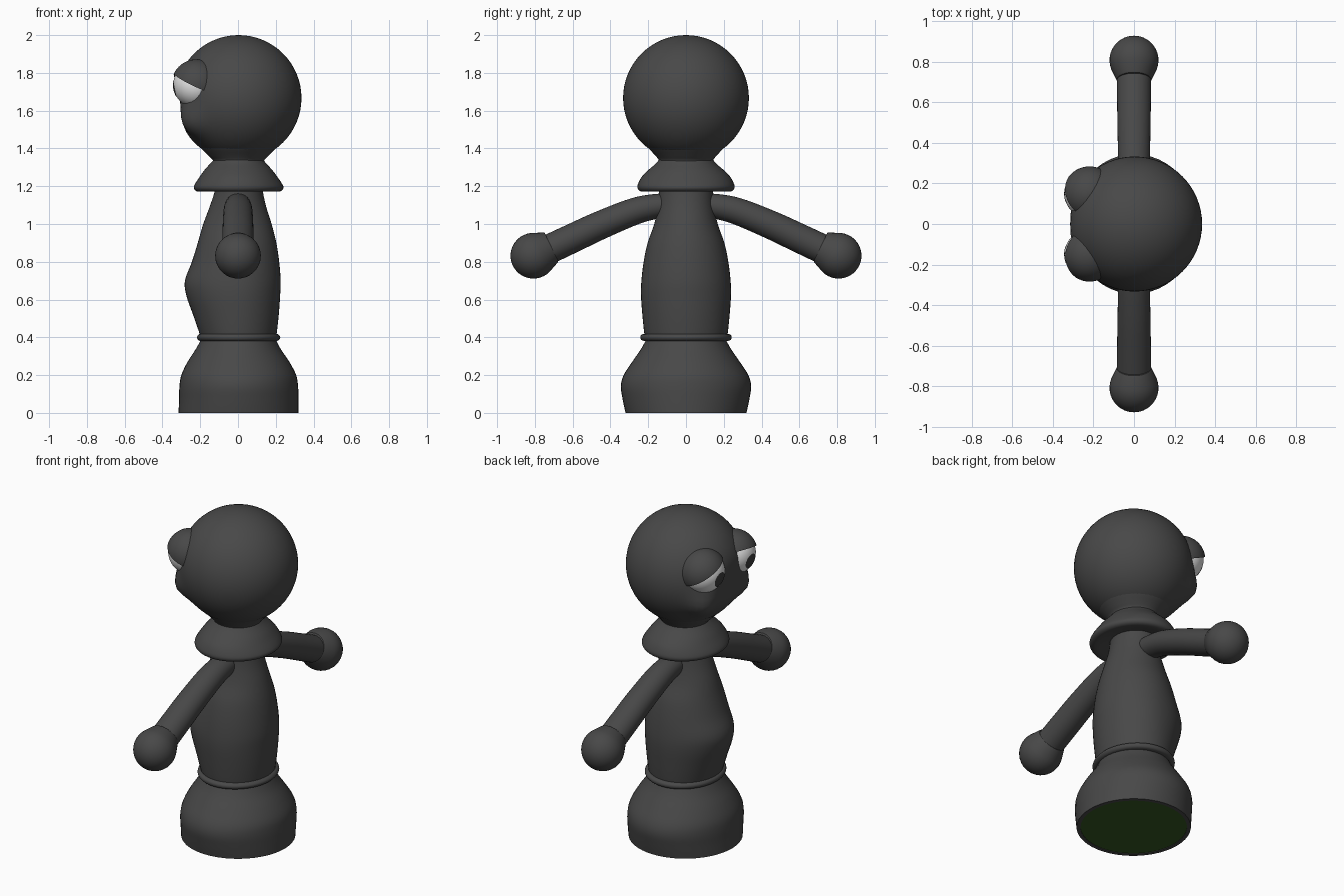
import bpy, bmesh, math
from mathutils import Vector

if "Cube" in bpy.data.objects:
    bpy.data.objects.remove(bpy.data.objects["Cube"])


def material(name, rgb):
    m = bpy.data.materials.new(name)
    m.diffuse_color = (*rgb, 1)
    m.use_nodes = True
    m.node_tree.nodes["Principled BSDF"].inputs["Base Color"].default_value = m.diffuse_color
    return m


GREY = material("charcoal", (0.065, 0.065, 0.065))
WHITE = material("eye white", (0.83, 0.83, 0.83))
DARK = material("pupil dark grey", (0.045, 0.045, 0.045))
GREEN = material("felt green", (0.035, 0.095, 0.017))


def finish(name, bm, mat, angle=40):
    bmesh.ops.recalc_face_normals(bm, faces=bm.faces)
    me = bpy.data.meshes.new(name)
    bm.to_mesh(me)
    bm.free()
    me.materials.append(mat)
    ob = bpy.data.objects.new(name, me)
    bpy.context.collection.objects.link(ob)
    bpy.ops.object.select_all(action='DESELECT')
    ob.select_set(True)
    bpy.context.view_layer.objects.active = ob
    bpy.ops.object.shade_smooth_by_angle(angle=math.radians(angle))
    return ob


def smooth_rows(rows, steps):
    """Catmull-Rom interpolation of tuples."""
    out = []
    for i in range(len(rows) - 1):
        p = [rows[max(i - 1, 0)], rows[i], rows[i + 1], rows[min(i + 2, len(rows) - 1)]]
        for k in range(steps):
            t = k / steps
            out.append(tuple(0.5 * (2 * b + (c - a) * t + (2 * a - 5 * b + 4 * c - d) * t * t
                                    + (3 * b - a - 3 * c + d) * t ** 3)
                             for a, b, c, d in zip(*p)))
    return out + [rows[-1]]


def skin(rings, cap=True):
    bm = bmesh.new()
    loops = [[bm.verts.new(p) for p in r] for r in rings]
    n = len(loops[0])
    for a, b in zip(loops, loops[1:]):
        for i in range(n):
            j = (i + 1) % n
            bm.faces.new((a[i], a[j], b[j], b[i]))
    if cap:
        bm.faces.new(loops[0])
        bm.faces.new(loops[-1])
    return bm


def loft(name, rows, steps=4, n=48, cap=True):
    """Rows are (height, front reach, back reach, side reach); front is -x."""
    rings = []
    for z, f, b, s in (smooth_rows(rows, steps) if steps > 1 else rows):
        ring = []
        for i in range(n):
            a = 2 * math.pi * i / n
            c = math.cos(a)
            ring.append((c * (b if c > 0 else f), s * math.sin(a), z))
        rings.append(ring)
    return finish(name, skin(rings, cap), GREY)


def tube(name, path, side, wide=1.0, n=32):
    """Path rows are (y, z, radius) in the x = 0 plane."""
    rings = []
    for i, (y, z, r) in enumerate(path):
        a, b = path[max(i - 1, 0)], path[min(i + 1, len(path) - 1)]
        t = Vector((0, b[0] - a[0], b[1] - a[1])).normalized()
        u = Vector((0, -t.z, t.y))
        rings.append([(wide * r * math.cos(q), side * (y + u.y * r * math.sin(q)), z + u.z * r * math.sin(q))
                      for q in (2 * math.pi * k / n for k in range(n))])
    return finish(name, skin(rings), GREY)


def ball(center, radius, seg=48):
    bm = bmesh.new()
    bmesh.ops.create_uvsphere(bm, u_segments=seg, v_segments=seg // 2, radius=radius)
    bmesh.ops.translate(bm, verts=bm.verts, vec=center)
    return bm


def cut(bm, point, normal):
    """Keep the side the normal points to and close the cut."""
    res = bmesh.ops.bisect_plane(bm, geom=bm.verts[:] + bm.edges[:] + bm.faces[:],
                                 plane_co=point, plane_no=normal, clear_inner=True)
    edges = [e for e in res['geom_cut'] if isinstance(e, bmesh.types.BMEdge)]
    bmesh.ops.holes_fill(bm, edges=edges)


# Flared base with a rim, and the disc under it
loft("base", [(0.0, 0.315, 0.32, 0.32), (0.07, 0.312, 0.32, 0.335), (0.14, 0.31, 0.318, 0.345),
              (0.2, 0.3, 0.308, 0.33), (0.27, 0.267, 0.272, 0.285), (0.34, 0.222, 0.225, 0.237),
              (0.4, 0.19, 0.195, 0.205)], cap=False)
loft("base_rim", [(0.0, 0.315, 0.32, 0.32), (0.0, 0.293, 0.298, 0.298),
                  (0.01, 0.293, 0.298, 0.298)], steps=1, cap=False)
bm = bmesh.new()
bmesh.ops.create_circle(bm, cap_ends=True, segments=48, radius=0.3)
bmesh.ops.translate(bm, verts=bm.verts, vec=(0.002, 0, 0.003))
disc = finish("base_disc", bm, GREEN)
if disc.data.polygons[0].normal.z > 0:
    disc.data.flip_normals()

# Waist band
loft("waist_band", [(0.38, 0.195, 0.2, 0.215), (0.385, 0.21, 0.215, 0.235), (0.4, 0.217, 0.224, 0.242),
                    (0.414, 0.21, 0.215, 0.235), (0.42, 0.195, 0.2, 0.215)], steps=3)

# Torso with a round belly
loft("torso", [(0.39, 0.195, 0.2, 0.215), (0.43, 0.207, 0.206, 0.222), (0.52, 0.238, 0.216, 0.231),
               (0.62, 0.273, 0.223, 0.238), (0.7, 0.281, 0.226, 0.236), (0.8, 0.244, 0.218, 0.224),
               (0.9, 0.213, 0.203, 0.203), (1.0, 0.184, 0.178, 0.168), (1.1, 0.147, 0.147, 0.148),
               (1.2, 0.118, 0.128, 0.14), (1.35, 0.11, 0.12, 0.125)])

# Collar with a rounded lip
loft("collar", [(1.19, 0.12, 0.13, 0.14), (1.172, 0.195, 0.2, 0.215), (1.175, 0.222, 0.228, 0.245),
                (1.192, 0.234, 0.241, 0.257), (1.215, 0.226, 0.232, 0.253), (1.25, 0.203, 0.208, 0.234),
                (1.285, 0.178, 0.182, 0.2), (1.32, 0.147, 0.15, 0.16), (1.35, 0.12, 0.125, 0.135)])

# Head with bulging cheeks and a slightly flattened face
HEAD = Vector((0.003, 0, 1.667))
bm = ball((0, 0, 0), 0.333, 64)
bumps = [(Vector((-0.285, s * 0.21, -0.137)).normalized(), 0.042, 0.24) for s in (1, -1)]
bumps.append((Vector((-1, 0, -0.12)).normalized(), -0.028, 0.3))
for v in bm.verts:
    d = v.co.normalized()
    r = 0.333 + sum(h * math.exp(-(d.angle(c) / w) ** 2) for c, h, w in bumps)
    v.co = HEAD + d * r
finish("head", bm, GREY)

# Neck tapering from the head into the collar
loft("neck", [(1.3, 0.13, 0.135, 0.14), (1.335, 0.132, 0.138, 0.143), (1.36, 0.156, 0.16, 0.16),
              (1.4, 0.195, 0.198, 0.197), (1.43, 0.215, 0.218, 0.215)])

ARM = smooth_rows([(0.08, 1.1, 0.06), (0.15, 1.095, 0.065), (0.27, 1.068, 0.071), (0.45, 0.995, 0.075),
                   (0.6, 0.925, 0.077), (0.76, 0.85, 0.078)], 5)
along = Vector((0.9, -0.43)).normalized()

for s, label in ((1, "left"), (-1, "right")):
    tube(label + "_arm", ARM, s, wide=1.08)

    # Round hand with a flat wrist end
    hand = [(-0.106, 0.02), (-0.106, 0.084), (-0.1, 0.0885)]
    hand += [(0.121 * -math.cos(a), 0.121 * math.sin(a))
             for a in (1.1 + (math.pi - 1.12) * k / 14 for k in range(15))]
    tube(label + "_hand", [(0.808 + along.x * t, 0.832 + along.y * t, r) for t, r in hand], s)

    # Eyeball, forward-looking pupil and drooping lid
    eye = Vector((-0.219, s * 0.15, 1.738))
    finish(label + "_eyeball", ball(eye, 0.124), WHITE)
    look = Vector((-1, 0, -0.2)).normalized()
    bm = ball(eye, 0.1255, 96)
    cut(bm, eye + look * 0.117, look)
    finish(label + "_pupil", bm, DARK)
    bm = ball(eye, 0.134)
    cut(bm, eye + Vector((0, 0, 0.006)), Vector((0.4, 0.36 if s > 0 else -0.14, 0.88)))
    finish(label + "_eyelid", bm, GREY)
